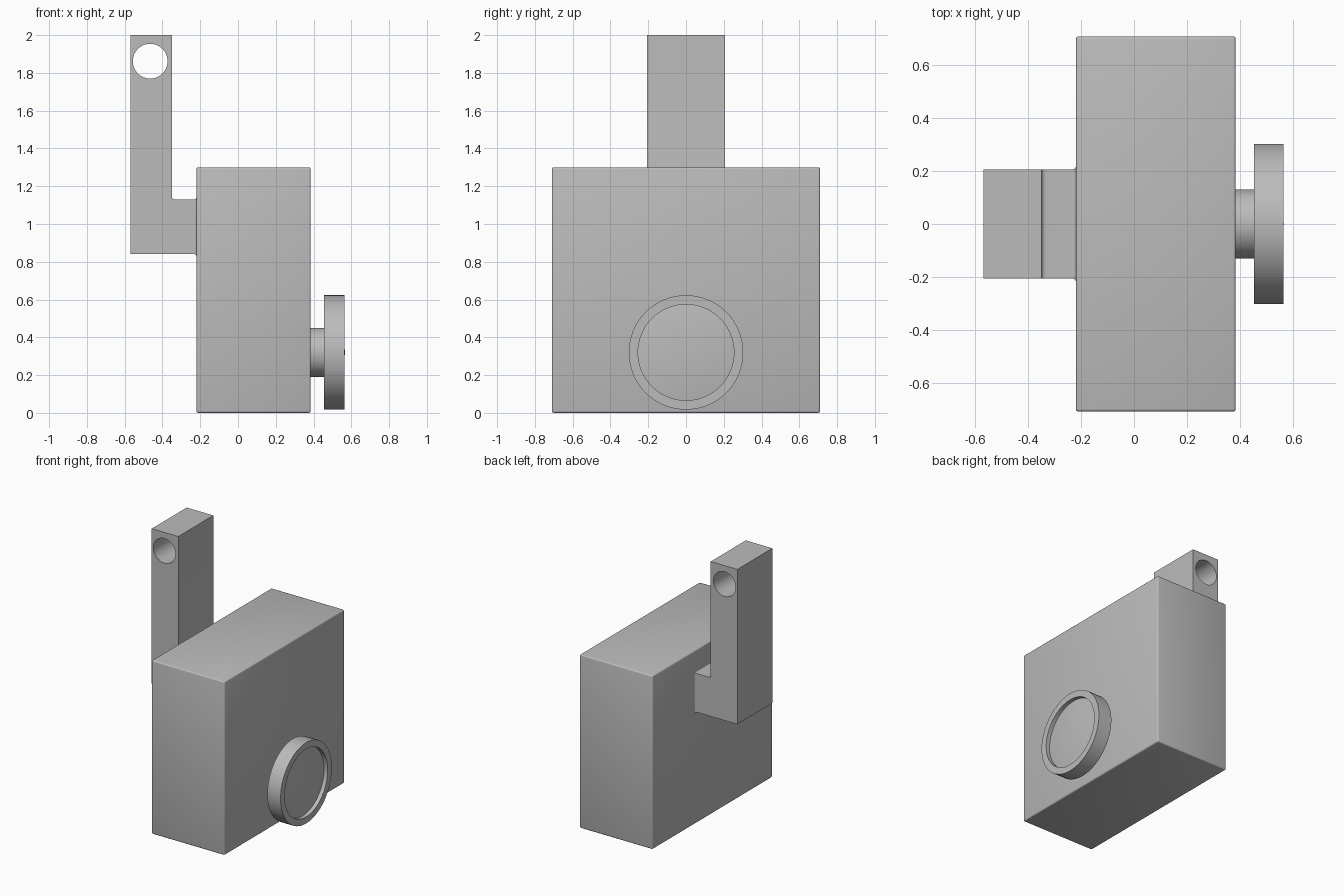
import bpy, bmesh, math
from mathutils import Matrix

cube = bpy.data.objects.get("Cube")
if cube:
    bpy.data.objects.remove(cube, do_unlink=True)

grey = bpy.data.materials.new("plain grey")
grey.use_nodes = True
colour = (0.5, 0.5, 0.5, 1)
grey.diffuse_color = colour
grey.node_tree.nodes["Principled BSDF"].inputs["Base Color"].default_value = colour


def finish(name, bm, smooth=True):
    bmesh.ops.recalc_face_normals(bm, faces=bm.faces)
    mesh = bpy.data.meshes.new(name)
    bm.to_mesh(mesh)
    bm.free()
    mesh.materials.append(grey)
    obj = bpy.data.objects.new(name, mesh)
    bpy.context.collection.objects.link(obj)
    if smooth:
        shade(obj)
    return obj


def shade(obj):
    bpy.ops.object.select_all(action='DESELECT')
    obj.select_set(True)
    bpy.context.view_layer.objects.active = obj
    bpy.ops.object.shade_smooth_by_angle(angle=math.radians(35))


def apply_modifiers(obj):
    bpy.context.view_layer.objects.active = obj
    for m in list(obj.modifiers):
        bpy.ops.object.modifier_apply(modifier=m.name)


def lathe_x(name, profile, z, steps=64):
    """Spin (x, radius) points round a horizontal axis at height z."""
    bm = bmesh.new()
    verts = [bm.verts.new((x, 0, r)) for x, r in profile]
    edges = [bm.edges.new(pair) for pair in zip(verts, verts[1:])]
    bmesh.ops.spin(bm, geom=verts + edges, cent=(0, 0, 0), axis=(1, 0, 0),
                   angle=math.tau, steps=steps)
    bmesh.ops.remove_doubles(bm, verts=bm.verts, dist=0.0001)
    bmesh.ops.translate(bm, verts=bm.verts, vec=(0, 0, z))
    return finish(name, bm)


# Rounded main block
bm = bmesh.new()
bmesh.ops.create_cube(bm, size=1, matrix=Matrix.Translation((0.0825, 0, 0.65))
                      @ Matrix.Diagonal((0.605, 1.42, 1.3, 1)))
bmesh.ops.bevel(bm, geom=bm.edges[:], offset=0.01, segments=3, profile=0.5,
                affect='EDGES')
finish("body_block", bm)

# L-shaped arm with a filleted inside corner
half, fillet = 0.207, 0.016
outline = [(-0.57, 0.84), (-0.215, 0.84), (-0.215, 1.13)]
for i in range(6):
    a = math.pi / 2 * (3 - i / 5)
    outline.append((-0.35 + fillet + fillet * math.cos(a),
                    1.13 + fillet + fillet * math.sin(a)))
outline += [(-0.35, 2), (-0.57, 2)]
bm = bmesh.new()
face = bm.faces.new([bm.verts.new((x, -half, z)) for x, z in outline])
new = bmesh.ops.extrude_face_region(bm, geom=[face])["geom"]
bmesh.ops.translate(bm, verts=[v for v in new if isinstance(v, bmesh.types.BMVert)],
                    vec=(0, 2 * half, 0))
arm = finish("hanger_arm", bm, False)

# Round hole through the top of the arm
bm = bmesh.new()
bmesh.ops.create_cone(bm, cap_ends=True, segments=64, radius1=0.092, radius2=0.092,
                      depth=1, matrix=Matrix.Translation((-0.465, 0, 1.862))
                      @ Matrix.Rotation(math.pi / 2, 4, 'X'))
cutter = finish("hole_cutter", bm, False)
cutter.hide_render = True
cut = arm.modifiers.new("hole", 'BOOLEAN')
cut.object = cutter
cut.solver = 'EXACT'
apply_modifiers(arm)
bpy.data.objects.remove(cutter, do_unlink=True)
shade(arm)

# Small concave fillet where the arm meets the block
bm = bmesh.new()
r = 0.012
rings = []
for i in range(6):
    a = math.pi / 2 * i / 5
    x, grow = -0.22 - r + r * math.sin(a), r - r * math.cos(a)
    y, low, high = half + grow, 0.84 - grow, 1.13 + grow
    rings.append([bm.verts.new((x, *p)) for p in
                  ((-y, low), (y, low), (y, high), (-y, high))])
for a, b in zip(rings, rings[1:]):
    for k in range(4):
        j = (k + 1) % 4
        bm.faces.new((a[k], a[j], b[j], b[k]))
finish("arm_base_fillet", bm)

# Knob on a short shaft, with a recessed shallow cone in its face
lathe_x("knob_shaft", [(0.38, 0.13), (0.46, 0.13)], 0.32)
lathe_x("knob_wheel", [(0.455, 0), (0.455, 0.303), (0.565, 0.303), (0.565, 0.254),
                       (0.535, 0.254), (0.567, 0)], 0.32)
